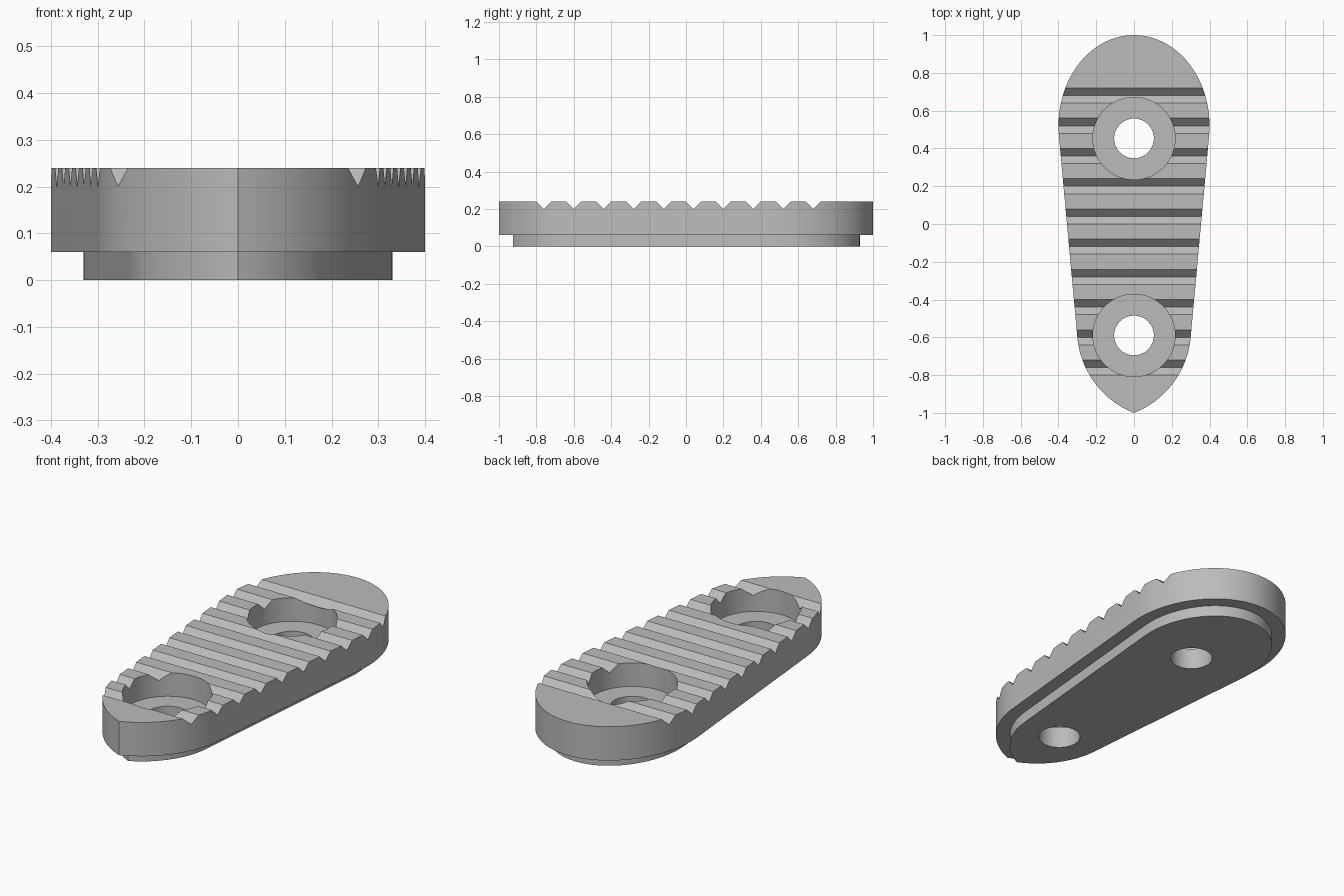
import bpy
import bmesh
from math import sin, cos, pi, atan2, acos, hypot

if "Cube" in bpy.data.objects:
    bpy.data.objects.remove(bpy.data.objects["Cube"])

grey = bpy.data.materials.new("plain grey")
grey.use_nodes = True
colour = (0.5, 0.5, 0.5, 1)
grey.diffuse_color = colour
grey.node_tree.nodes["Principled BSDF"].inputs["Base Color"].default_value = colour

TOP, LEDGE, SEAT = 0.24, 0.06, 0.115


def loft(bm, rings):
    """Closed solid through rings that have equal point counts."""
    loops = [[bm.verts.new(p) for p in ring] for ring in rings]
    n = len(loops[0])
    for a, b in zip(loops, loops[1:]):
        for i in range(n):
            j = (i + 1) % n
            bm.faces.new((a[i], a[j], b[j], b[i]))
    bm.faces.new(loops[0][::-1])
    bm.faces.new(loops[-1])


def make_object(name, solids):
    bm = bmesh.new()
    for rings in solids:
        loft(bm, rings)
    bmesh.ops.recalc_face_normals(bm, faces=bm.faces)
    mesh = bpy.data.meshes.new(name)
    bm.to_mesh(mesh)
    bm.free()
    mesh.materials.append(grey)
    obj = bpy.data.objects.new(name, mesh)
    bpy.context.collection.objects.link(obj)
    return obj


def outline(inset, z):
    """Rounded back, tapering sides and pointed front, offset inwards."""
    a, b, centre = 0.4, 0.48, 0.52
    half = []
    # elliptical back, from the rear middle round to the side
    steps = 36
    for i in range(steps + 1):
        t = pi / 2 - (pi / 2 + 0.108) * i / steps
        nx, ny = cos(t) / a, sin(t) / b
        k = inset / hypot(nx, ny)
        half.append((a * cos(t) - nx * k, centre + b * sin(t) - ny * k))
    # circular front arc, ending at the point on the centre line
    cx, cy, r = -0.174, -0.557, 0.476 - inset
    start, end = -0.09, -acos(-cx / r)
    steps = 24
    for i in range(steps + 1):
        t = start + (end - start) * i / steps
        half.append((cx + r * cos(t), cy + r * sin(t)))
    half[0] = (0, half[0][1])
    half[-1] = (0, half[-1][1])
    full = half + [(-x, y) for x, y in half[-2:0:-1]]
    return [(x, y, z) for x, y in full]


def circle(y, r, z, n=64):
    return [(r * cos(2 * pi * i / n), y + r * sin(2 * pi * i / n), z) for i in range(n)]


# Plate with a stepped-in foot
plate = make_object("grip_plate", [[
    outline(0.07, 0), outline(0.07, LEDGE), outline(0, LEDGE), outline(0, TOP)]])

# V-shaped grip grooves across the top
grooves = []
for k in range(10):
    y = 0.68 - 0.16 * k
    grooves.append([[(x, y - 0.06, TOP + 0.02), (x, y, TOP - 0.04), (x, y + 0.06, TOP + 0.02)]
                    for x in (-0.6, 0.6)])
groove_cutter = make_object("groove_cutter", grooves)

# Counterbored screw holes
hole_cutter = make_object("screw_hole_cutter", [
    [circle(y, 0.105, -0.1), circle(y, 0.105, SEAT),
     circle(y, 0.218, SEAT), circle(y, 0.218, TOP + 0.1)]
    for y in (0.453, -0.59)])

for cutter in (groove_cutter, hole_cutter):
    mod = plate.modifiers.new(cutter.name, "BOOLEAN")
    mod.operation = "DIFFERENCE"
    mod.solver = "EXACT"
    mod.object = cutter

# Bake the cuts, then remove the cutters
graph = bpy.context.evaluated_depsgraph_get()
cut_mesh = bpy.data.meshes.new_from_object(plate.evaluated_get(graph))
plate.modifiers.clear()
plate.data = cut_mesh
for cutter in (groove_cutter, hole_cutter):
    bpy.data.objects.remove(cutter)

bpy.ops.object.select_all(action="DESELECT")
plate.select_set(True)
bpy.context.view_layer.objects.active = plate
bpy.ops.object.shade_smooth_by_angle(angle=pi / 6)
